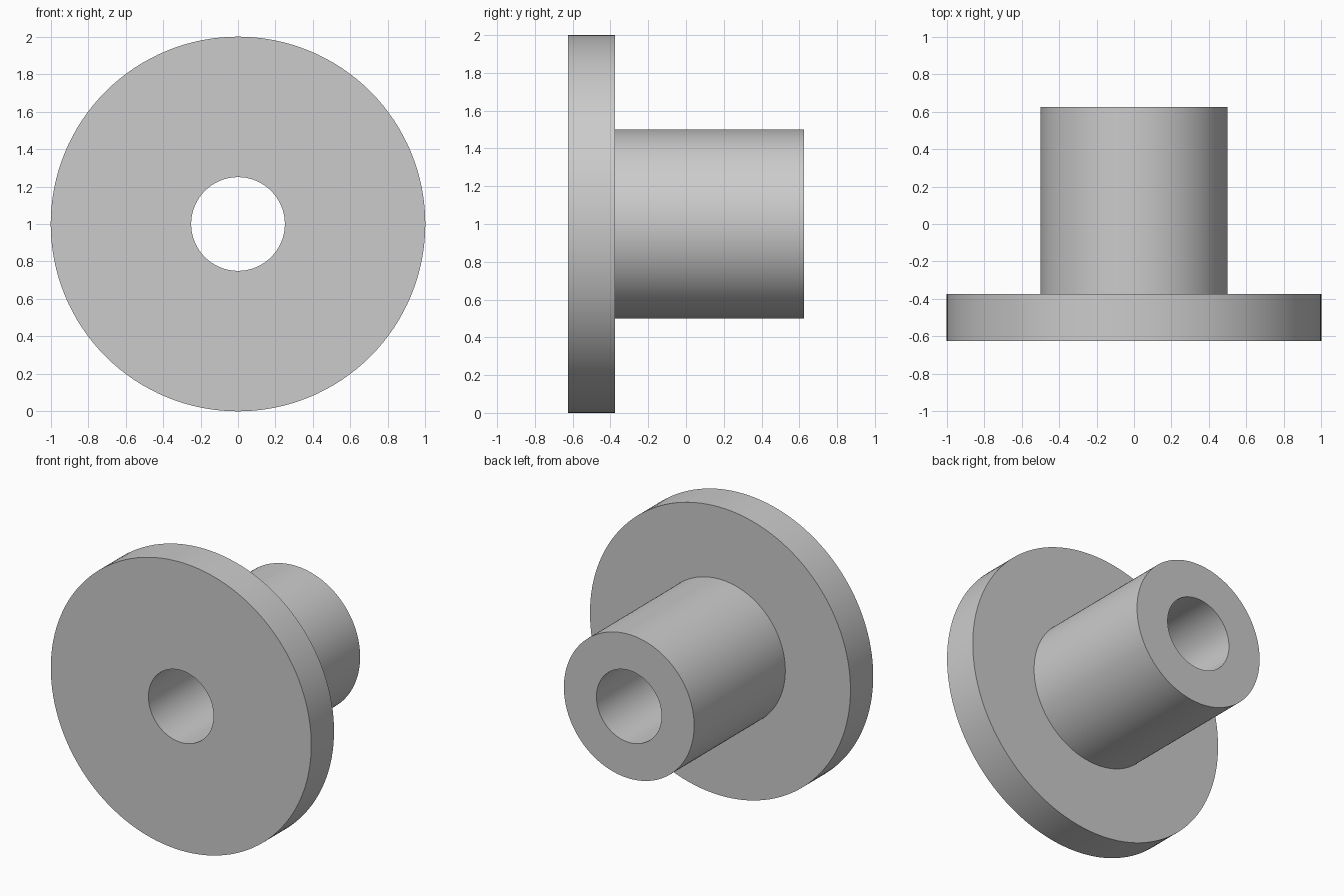
import bpy, bmesh, math
from mathutils import Matrix

SEGMENTS = 128
CENTER_Z = 1.0
BORE, HUB, FLANGE = 0.25, 0.5, 1.0
FRONT, STEP, BACK = -0.625, -0.375, 0.625

cube = bpy.data.objects.get("Cube")
if cube:
    bpy.data.objects.remove(cube, do_unlink=True)

# Plain grey material
grey = bpy.data.materials.new("plain grey")
grey.use_nodes = True
color = (0.6, 0.6, 0.6, 1.0)
grey.diffuse_color = color
grey.node_tree.nodes["Principled BSDF"].inputs["Base Color"].default_value = color


def lathe(name, profile, material):
    """Revolve a closed (radius, y) profile around the horizontal y axis."""
    bm = bmesh.new()
    rings = []
    for i in range(SEGMENTS):
        turn = Matrix.Rotation(math.tau * i / SEGMENTS, 3, 'Y')
        ring = []
        for radius, y in profile:
            vert = bm.verts.new((0, y, radius))
            vert.co = turn @ vert.co
            vert.co.z += CENTER_Z
            ring.append(vert)
        rings.append(ring)
    count = len(profile)
    for i, ring in enumerate(rings):
        following = rings[(i + 1) % SEGMENTS]
        for j in range(count):
            k = (j + 1) % count
            bm.faces.new((ring[j], ring[k], following[k], following[j]))
    bmesh.ops.recalc_face_normals(bm, faces=bm.faces)
    mesh = bpy.data.meshes.new(name)
    bm.to_mesh(mesh)
    bm.free()
    mesh.materials.append(material)
    obj = bpy.data.objects.new(name, mesh)
    bpy.context.collection.objects.link(obj)
    bpy.ops.object.select_all(action='DESELECT')
    obj.select_set(True)
    bpy.context.view_layer.objects.active = obj
    bpy.ops.object.shade_smooth_by_angle(angle=math.radians(30))
    return obj


# Wide front flange and rear hub, turned as one piece around a through bore
lathe("flanged_bushing", [
    (BORE, FRONT), (FLANGE, FRONT), (FLANGE, STEP),
    (HUB, STEP), (HUB, BACK), (BORE, BACK),
], grey)
